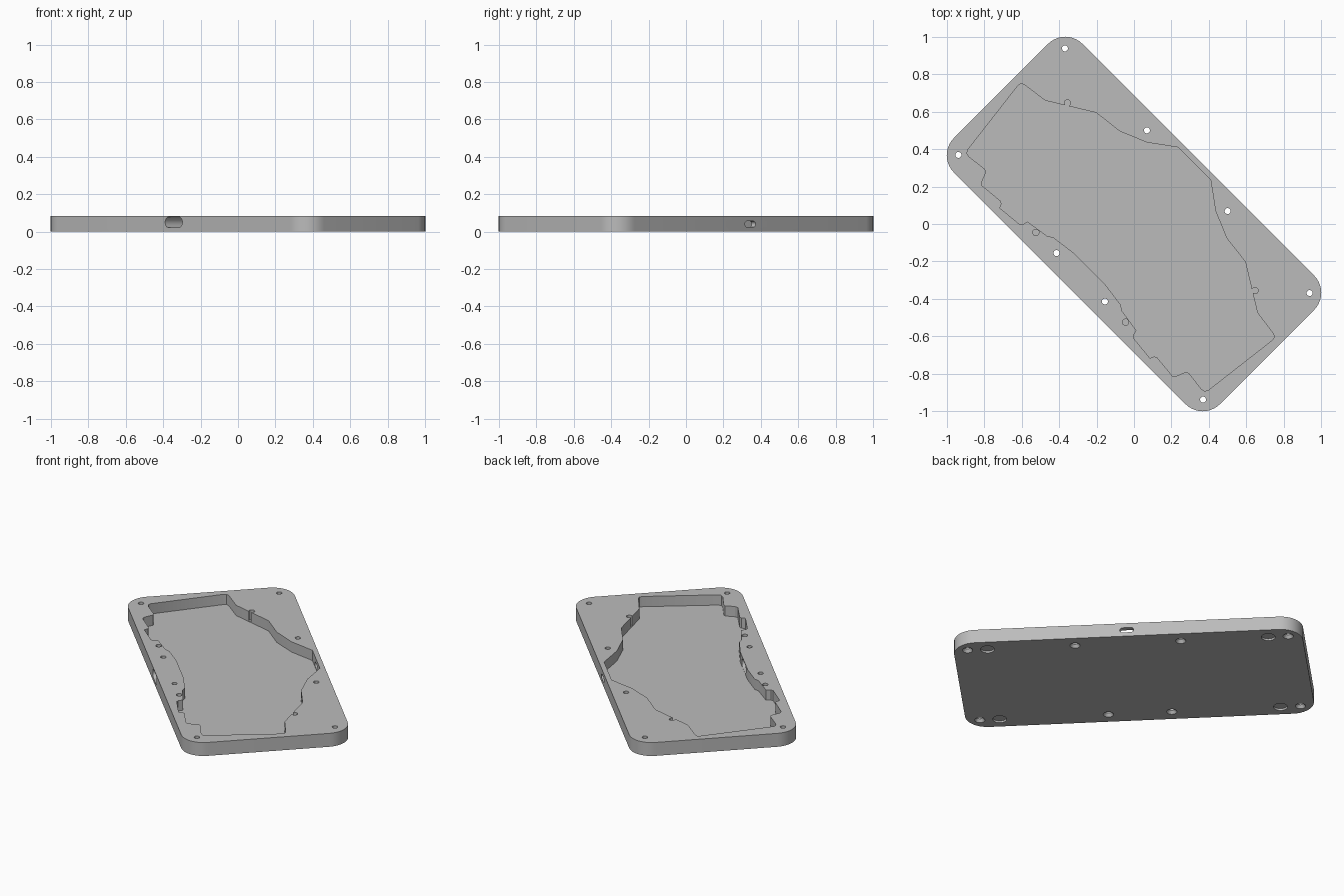
import bpy, bmesh, math
from mathutils import Matrix, Vector

if "Cube" in bpy.data.objects:
    bpy.data.objects.remove(bpy.data.objects["Cube"])

H = 0.085            # plate thickness
FLOOR = 0.02         # pocket floor height
S = math.sqrt(0.5)
TURN = Matrix.Rotation(-math.pi / 4, 4, 'Z')   # tray's long axis lies diagonally

grey = bpy.data.materials.new("grey_plastic")
grey.diffuse_color = (0.5, 0.5, 0.5, 1)
grey.use_nodes = True
grey.node_tree.nodes["Principled BSDF"].inputs["Base Color"].default_value = grey.diffuse_color


def prism(name, outline, z0, z1, matrix=Matrix()):
    """Extrude a flat outline from z0 to z1."""
    bm = bmesh.new()
    face = bm.faces.new([bm.verts.new((x, y, z0)) for x, y in outline])
    ext = bmesh.ops.extrude_face_region(bm, geom=[face])
    for v in ext["geom"]:
        if isinstance(v, bmesh.types.BMVert):
            v.co.z = z1
    bmesh.ops.recalc_face_normals(bm, faces=bm.faces)
    bm.transform(matrix)
    mesh = bpy.data.meshes.new(name)
    bm.to_mesh(mesh)
    bm.free()
    mesh.materials.append(grey)
    ob = bpy.data.objects.new(name, mesh)
    bpy.context.collection.objects.link(ob)
    return ob


def cone(name, x, y, r0, r1, z0, z1, n=24):
    bm = bmesh.new()
    bmesh.ops.create_cone(bm, cap_ends=True, segments=n, radius1=r0, radius2=r1,
                          depth=z1 - z0,
                          matrix=Matrix.Translation((x, y, (z0 + z1) / 2)))
    mesh = bpy.data.meshes.new(name)
    bm.to_mesh(mesh)
    bm.free()
    mesh.materials.append(grey)
    ob = bpy.data.objects.new(name, mesh)
    bpy.context.collection.objects.link(ob)
    return ob


def rounded_rect(hx, hy, r, n=10):
    pts = []
    for k, (sx, sy) in enumerate([(1, 1), (-1, 1), (-1, -1), (1, -1)]):
        for i in range(n + 1):
            a = math.pi / 2 * (k + i / n)
            pts.append((sx * (hx - r) + r * math.cos(a), sy * (hy - r) + r * math.sin(a)))
    return pts


def cut(target, cutter):
    mod = target.modifiers.new("cut", 'BOOLEAN')
    mod.operation = 'DIFFERENCE'
    mod.solver = 'EXACT'
    mod.object = cutter
    bpy.context.view_layer.objects.active = target
    bpy.ops.object.modifier_apply(modifier=mod.name)
    bpy.data.objects.remove(cutter)


# Plate with round corners
tray = prism("tray", rounded_rect(1.006, 0.486, 0.13), 0, H, TURN)

# Pocket: half its outline, mirrored across the short axis
half = [(0.235, 0.41), (0.07, 0.436), (-0.075, 0.495), (-0.202, 0.595), (-0.475, 0.66),
        (-0.585, 0.744), (-0.605, 0.751), (-0.622, 0.738),
        (-0.89, 0.395), (-0.893, 0.377), (-0.882, 0.36), (-0.797, 0.293), (-0.79, 0.278),
        (-0.814, 0.225), (-0.812, 0.205), (-0.713, 0.123), (-0.708, 0.108), (-0.717, 0.085),
        (-0.61, -0.003), (-0.595, -0.004), (-0.57, 0.013), (-0.465, -0.064),
        (-0.432, -0.071), (-0.325, -0.153)]
cut(tray, prism("pocket", half + [(y, x) for x, y in reversed(half)], FLOOR, H + 0.05))

# Connector slots through the two long walls
def slot(v, width, z0, z1, depth):
    hz = (z1 - z0) / 2
    upright = (TURN @ Matrix.Translation((0, v, (z0 + z1) / 2))
               @ Matrix.Rotation(math.pi / 2, 4, 'X'))
    cut(tray, prism("slot", rounded_rect(width / 2, hz, hz * 0.98), -depth, depth, upright))

slot(-0.44, 0.13, 0.021, 0.079, 0.13)
slot(0.49, 0.08, 0.025, 0.056, 0.06)

# Screw holes with countersinks below
for u, v in [(0.925, 0.403), (0.925, -0.403), (0.305, 0.403), (0.183, -0.403)]:
    for s in (-1, 1):
        x, y = (s * u + v) * S, (v - s * u) * S
        cut(tray, cone("screw_hole", x, y, 0.016, 0.016, -0.05, H + 0.05))
        cut(tray, cone("countersink", x, y, 0.032, 0.0165, -0.003, 0.018))

# Blind pilot holes from the top
for u, v in [(0.709, 0.206), (0.339, -0.403)]:
    for s in (-1, 1):
        cut(tray, cone("pilot_hole", (s * u + v) * S, (v - s * u) * S,
                       0.017, 0.017, FLOOR + 0.004, H + 0.05))

# Round foot recesses in the underside
for u in (-0.81, 0.81):
    for v in (-0.403, 0.403):
        cut(tray, cone("foot_recess", (u + v) * S, (v - u) * S, 0.04, 0.04, -0.05, 0.012, 32))

# Smooth the curves, keep the edges sharp
bpy.ops.object.select_all(action='DESELECT')
tray.select_set(True)
bpy.context.view_layer.objects.active = tray
bpy.ops.object.shade_smooth_by_angle(angle=math.radians(30))
